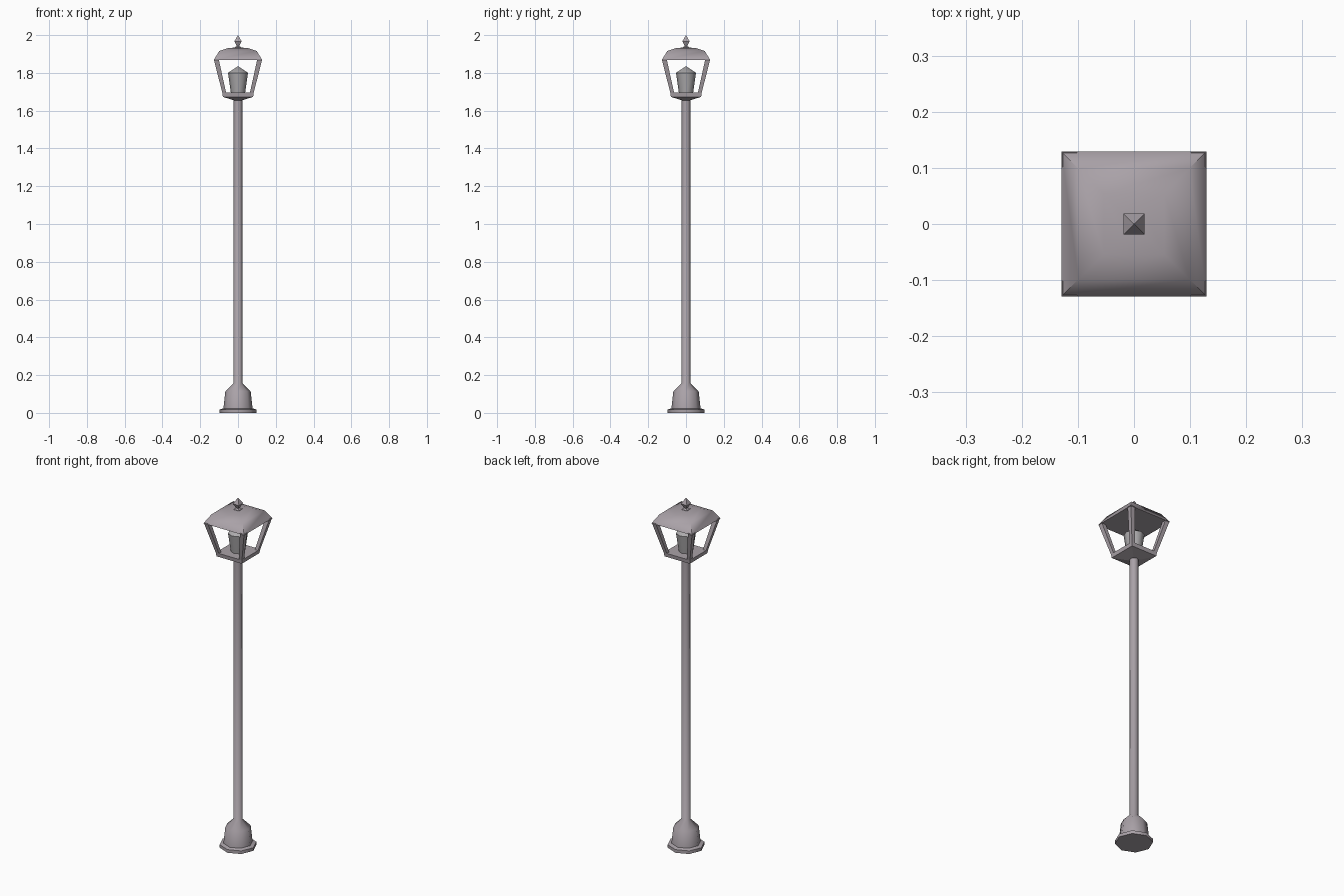
import bpy, bmesh, math

if "Cube" in bpy.data.objects:
    bpy.data.objects.remove(bpy.data.objects["Cube"])


def material(name, colour):
    mat = bpy.data.materials.new(name)
    mat.diffuse_color = colour
    mat.use_nodes = True
    mat.node_tree.nodes["Principled BSDF"].inputs["Base Color"].default_value = mat.diffuse_color
    return mat


iron = material("iron", (0.40, 0.36, 0.39, 1))
lamp_grey = material("lamp_grey", (0.42, 0.41, 0.42, 1))


def stack(name, sides, sections, mat=iron, smooth=0):
    """Skin flat-sided rings; each section is (radius, z, centre x, centre y).
    For four sides the radius is the half width, with sides along x and y."""
    bm = bmesh.new()
    turn = math.pi / 4 if sides == 4 else 0
    grow = math.sqrt(2) if sides == 4 else 1
    rings = []
    for r, z, cx, cy in sections:
        rings.append([bm.verts.new((
            cx + r * grow * math.cos(turn + i * math.tau / sides),
            cy + r * grow * math.sin(turn + i * math.tau / sides), z))
            for i in range(sides)])
    for a, b in zip(rings, rings[1:]):
        for i in range(sides):
            j = (i + 1) % sides
            bm.faces.new((a[i], a[j], b[j], b[i]))
    bm.faces.new(rings[0][::-1])
    bm.faces.new(rings[-1])
    bmesh.ops.recalc_face_normals(bm, faces=bm.faces)
    mesh = bpy.data.meshes.new(name)
    bm.to_mesh(mesh)
    bm.free()
    mesh.materials.append(mat)
    if smooth:
        mesh.shade_smooth()
        mesh.set_sharp_from_angle(angle=math.radians(smooth))
    ob = bpy.data.objects.new(name, mesh)
    bpy.context.collection.objects.link(ob)
    return ob


def centred(name, sides, profile, **options):
    return stack(name, sides, [(r, z, 0, 0) for r, z in profile], **options)


# Octagonal foot and pole
centred("base_and_pole", 8, [
    (0.097, 0), (0.097, 0.018), (0.077, 0.024), (0.067, 0.115),
    (0.023, 0.158), (0.023, 1.665)], smooth=50)

# Square lantern floor, tapering down to the pole
centred("lantern_floor", 4, [
    (0.022, 1.655), (0.08, 1.673), (0.083, 1.695), (0.06, 1.695)])

# Lamp
centred("lamp", 8, [
    (0.037, 1.69), (0.053, 1.80), (0.004, 1.833)], mat=lamp_grey, smooth=50)

# Four leaning corner bars
for sx in (-1, 1):
    for sy in (-1, 1):
        stack("corner_bar", 4, [
            (0.010, 1.69, sx * 0.072, sy * 0.072),
            (0.013, 1.872, sx * 0.115, sy * 0.115)])

# Roof
centred("roof", 4, [
    (0.129, 1.868), (0.099, 1.916), (0.054, 1.931), (0.02, 1.934)], smooth=40)

# Finial
centred("finial", 4, [
    (0.017, 1.932), (0.017, 1.936), (0.007, 1.942),
    (0.019, 1.967), (0.0005, 2.0)])
